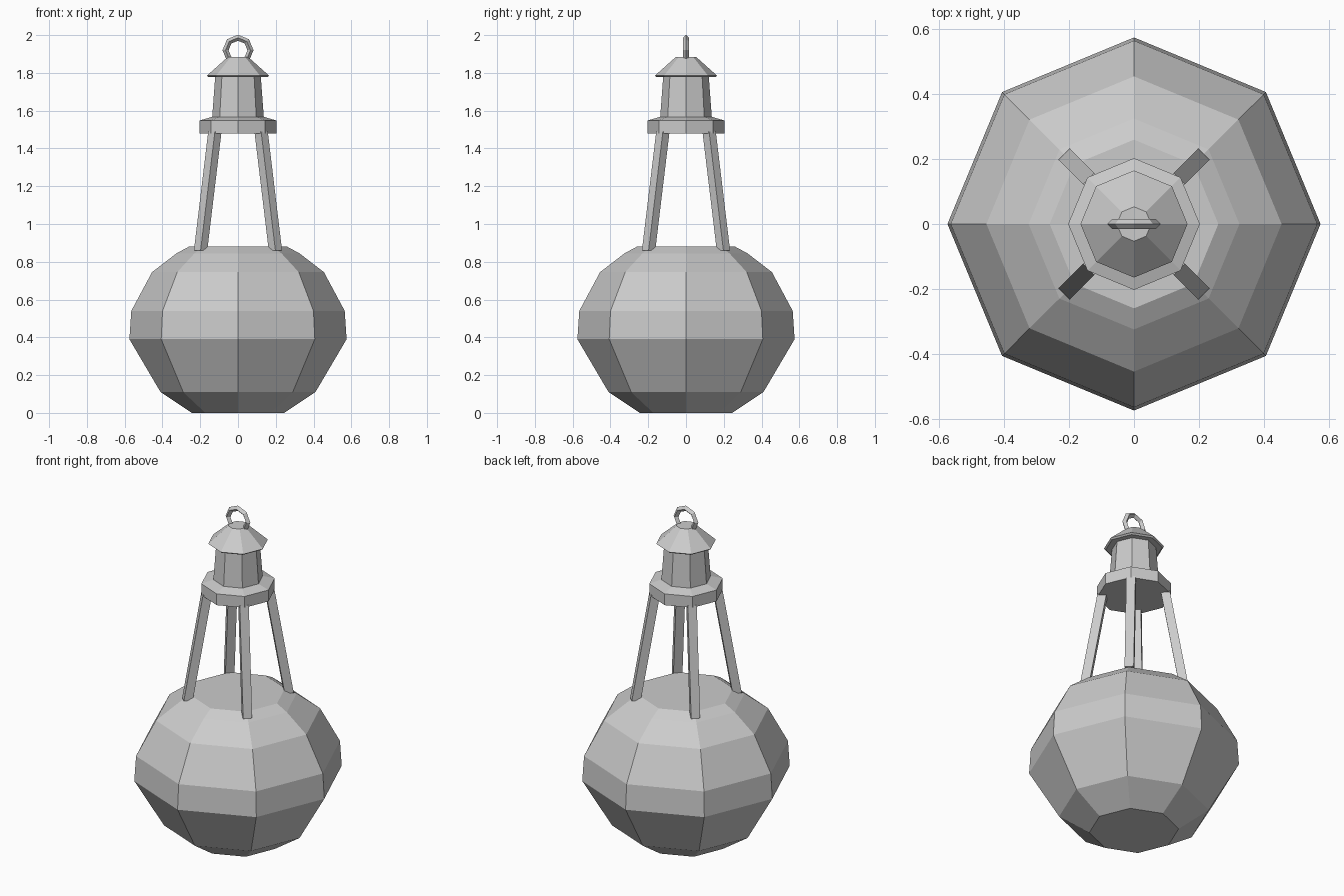
import bpy
import bmesh
from math import pi, cos, sin
from mathutils import Matrix, Vector

SIDES = 8

cube = bpy.data.objects.get("Cube")
if cube:
    bpy.data.objects.remove(cube, do_unlink=True)

grey = bpy.data.materials.new("plain grey")
grey.use_nodes = True
grey.diffuse_color = (0.6, 0.6, 0.6, 1)
grey.node_tree.nodes["Principled BSDF"].inputs["Base Color"].default_value = (0.6, 0.6, 0.6, 1)


def finish(name, bm):
    """Turn a bmesh into a flat-shaded grey object."""
    bmesh.ops.recalc_face_normals(bm, faces=bm.faces)
    mesh = bpy.data.meshes.new(name)
    bm.to_mesh(mesh)
    bm.free()
    mesh.materials.append(grey)
    obj = bpy.data.objects.new(name, mesh)
    bpy.context.collection.objects.link(obj)
    return obj


def lathe(name, profile):
    """Closed octagonal solid from (radius, height) pairs, bottom to top."""
    bm = bmesh.new()
    rings = []
    for r, z in profile:
        angles = [2 * pi * i / SIDES for i in range(SIDES)]
        rings.append([bm.verts.new((r * cos(a), r * sin(a), z)) for a in angles])
    for low, high in zip(rings, rings[1:]):
        for i in range(SIDES):
            j = (i + 1) % SIDES
            bm.faces.new((low[i], low[j], high[j], high[i]))
    bm.faces.new(rings[0])
    bm.faces.new(rings[-1])
    return finish(name, bm)


def leg(name, angle, foot, top, width):
    """Slanted square post with level ends; foot and top are (radius, height)."""
    bm = bmesh.new()
    bmesh.ops.create_cube(bm, size=1)
    for v in bm.verts:
        r, z = top if v.co.z > 0 else foot
        v.co = Vector((r + v.co.x * width, v.co.y * width, z))
    bmesh.ops.rotate(bm, verts=bm.verts, matrix=Matrix.Rotation(angle, 3, 'Z'))
    return finish(name, bm)


def ring(name, height, major, minor):
    """Upright octagonal ring with a diamond section."""
    bm = bmesh.new()
    section = [(minor, 0), (0, minor), (-minor, 0), (0, -minor)]
    loops = []
    for i in range(SIDES):
        a = 2 * pi * i / SIDES
        loops.append([bm.verts.new(((major + d) * cos(a), y, height + (major + d) * sin(a)))
                      for d, y in section])
    for i in range(SIDES):
        one, two = loops[i], loops[(i + 1) % SIDES]
        for k in range(4):
            m = (k + 1) % 4
            bm.faces.new((one[k], one[m], two[m], two[k]))
    return finish(name, bm)


# Float body
lathe("float_body", [(0.245, 0), (0.41, 0.11), (0.575, 0.39), (0.565, 0.54),
                     (0.455, 0.745), (0.325, 0.845), (0.26, 0.88)])

# Four legs
for i, label in enumerate(("back_left", "back_right", "front_right", "front_left")):
    leg(label + "_leg", pi / 4 + i * pi / 2, (0.28, 0.86), (0.173, 1.49), 0.05)

# Platform, lantern and roof
lathe("platform", [(0.203, 1.48), (0.203, 1.548), (0.135, 1.568)])
lathe("lantern", [(0.137, 1.56), (0.12, 1.79)])
lathe("roof", [(0.155, 1.777), (0.165, 1.785), (0.053, 1.885)])

# Lifting ring
ring("lifting_ring", 1.92, 0.066, 0.016)
